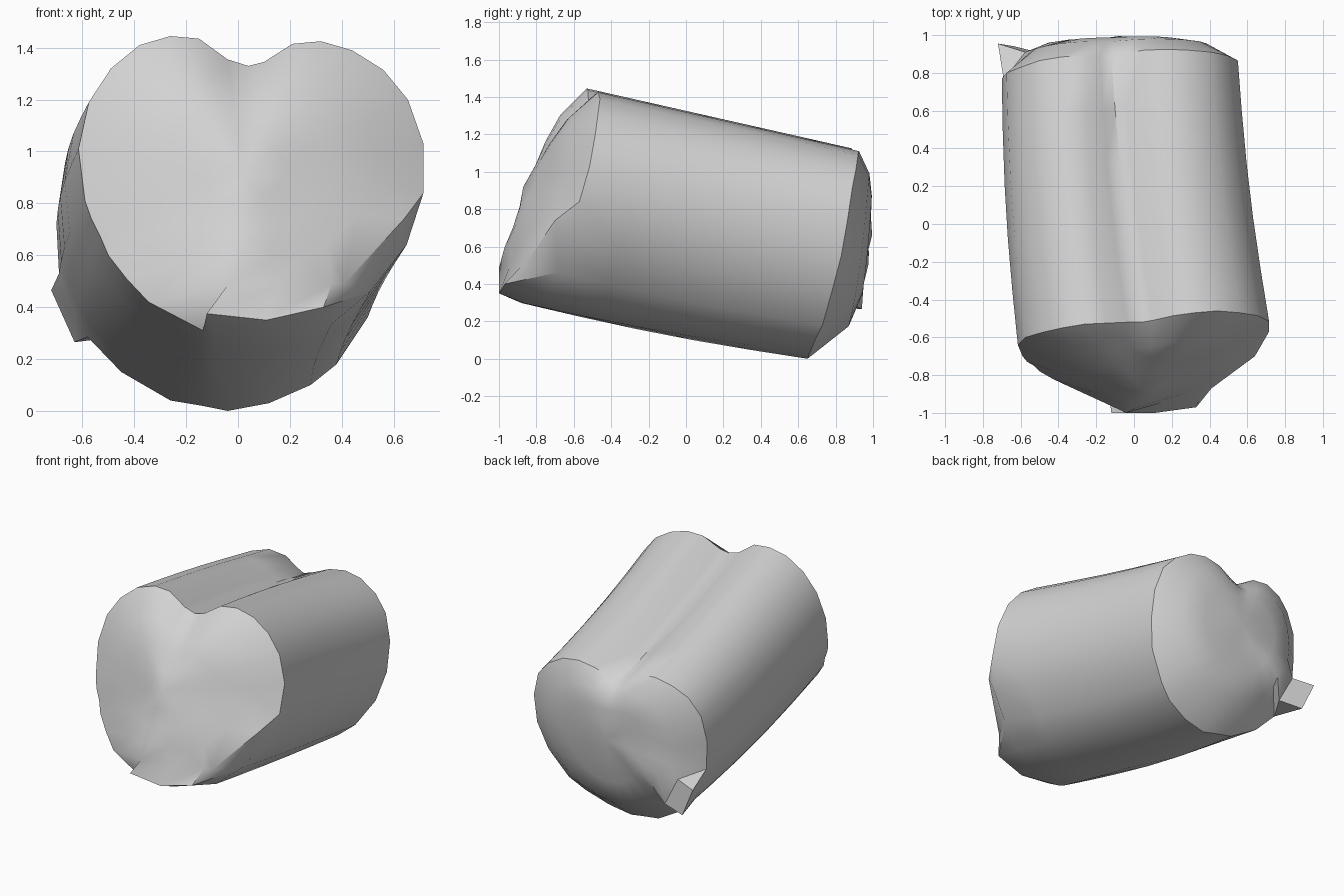
import bpy, bmesh, math
from mathutils import Vector

cube = bpy.data.objects.get("Cube")
if cube:
    bpy.data.objects.remove(cube, do_unlink=True)

GREY = (0.65, 0.65, 0.65, 1)
mat = bpy.data.materials.new("light_grey")
mat.use_nodes = True
mat.diffuse_color = GREY
mat.node_tree.nodes["Principled BSDF"].inputs["Base Color"].default_value = GREY

# Heart outline at the front, from the notch round by +x
FRONT = [(.04, -.52, 1.33), (.10, -.51, 1.345), (.21, -.485, 1.415), (.32, -.47, 1.425),
         (.44, -.46, 1.39), (.56, -.47, 1.315), (.655, -.485, 1.20), (.715, -.515, 1.03),
         (.715, -.57, .84), (.65, -.64, .64), (.51, -.69, .46), (.36, -.75, .335),
         (.12, -.86, .295), (-.09, -.88, .298), (-.135, -.88, .31), (-.345, -.86, .42),
         (-.43, -.82, .51), (-.50, -.78, .60), (-.53, -.75, .67), (-.565, -.73, .74),
         (-.59, -.70, .81), (-.615, -.64, 1.01), (-.575, -.60, 1.19), (-.49, -.575, 1.32),
         (-.38, -.55, 1.41), (-.26, -.53, 1.445), (-.15, -.525, 1.435), (-.04, -.52, 1.355)]
# Matching outline at the back
BACK = [(-.12, .885, 1.03), (-.06, .90, 1.045), (.05, .92, 1.09), (.17, .925, 1.11),
        (.29, .92, 1.09), (.41, .91, 1.02), (.50, .89, .92), (.55, .865, .75),
        (.55, .83, .55), (.50, .78, .36), (.38, .73, .18), (.28, .69, .10),
        (.12, .66, .03), (-.04, .65, 0), (-.14, .66, .02), (-.26, .67, .04),
        (-.45, .69, .15), (-.58, .72, .285), (-.625, .73, .36), (-.66, .74, .45),
        (-.69, .765, .53), (-.70, .77, .72), (-.675, .80, .90), (-.60, .83, 1.02),
        (-.50, .865, 1.09), (-.38, .885, 1.125), (-.26, .89, 1.11), (-.18, .885, 1.06)]
FRONT = [Vector(p) for p in FRONT]
BACK = [Vector(p) for p in BACK]
n = len(FRONT)


def changed(ring, moves):
    """Copy of a ring with a few points moved."""
    return [Vector(moves.get(i, p)) for i, p in enumerate(ring)]


def dome(ring, centre, bulge):
    """Rings that shrink to the centre, bulge along y and grow rounder inwards."""
    rings = []
    for t, passes in ((.75, 1), (.5, 3), (.25, 6)):
        pts = [centre + (p - centre) * t + Vector((0, bulge(p) * t * t * (1 - t), 0))
               for p in ring]
        for _ in range(passes):
            pts = [(pts[i - 1] + pts[i] * 2 + pts[(i + 1) % n]) / 4 for i in range(n)]
        rings.append(pts)
    return rings


# Small lip at the front bottom, and the cap edge set in above it
lip = changed(FRONT, {11: (.33, -.97, .40), 12: (.11, -1, .35), 13: (-.12, -1, .375)})
front_edge = changed(FRONT, {9: (.64, -.70, .74), 10: (.41, -.87, .49), 11: (.36, -.885, .489),
                             12: (.15, -.945, .487), 13: (-.04, -1, .485), 14: (-.04, -1, .485)})
front_centre = Vector((.03, -.87, .92))
front_cap = dome(front_edge, front_centre, lambda p: -.38 * min(1, max(.25, p.z - .4)))

# Back flap at the lower corner, and the cap edge set in behind it
flap = changed(BACK, {18: (-.63, .94, .265), 19: (-.72, .955, .465)})
back_edge = changed(BACK, {18: (-.47, .90, .285), 19: (-.575, .91, .485)})
back_centre = Vector((-.08, .995, .66))
back_cap = dome(back_edge, back_centre, lambda p: 2.4 * (1 - p.y) + .1)

# Tube between the two outlines, slightly bowed to the side and below
tube = []
for k in range(1, 5):
    t = k / 5
    s = math.sin(math.pi * t)
    tube.append([a.lerp(b, t) - Vector((.02, 0, .018 * (1.44 - a.z))) * s
                 for a, b in zip(FRONT, BACK)])

rings = front_cap[::-1] + [front_edge, lip, FRONT] + tube + [BACK, flap, back_edge] + back_cap

# Skin all rings and close both ends
bm = bmesh.new()
loops = [[bm.verts.new(p) for p in ring] for ring in rings]
for a, b in zip(loops, loops[1:]):
    for i in range(n):
        j = (i + 1) % n
        bm.faces.new((a[i], a[j], b[j], b[i]))
for loop, centre in ((loops[0], front_centre), (loops[-1], back_centre)):
    tip = bm.verts.new(centre)
    for i in range(n):
        bm.faces.new((loop[i], loop[(i + 1) % n], tip))
bmesh.ops.remove_doubles(bm, verts=bm.verts, dist=.0005)
bmesh.ops.dissolve_degenerate(bm, edges=bm.edges, dist=.0005)
bmesh.ops.recalc_face_normals(bm, faces=bm.faces)

mesh = bpy.data.meshes.new("heart_body")
bm.to_mesh(mesh)
bm.free()
mesh.materials.append(mat)
body = bpy.data.objects.new("heart_body", mesh)
bpy.context.collection.objects.link(body)
bpy.ops.object.select_all(action='DESELECT')
body.select_set(True)
bpy.context.view_layer.objects.active = body
bpy.ops.object.shade_smooth_by_angle(angle=math.radians(38))
